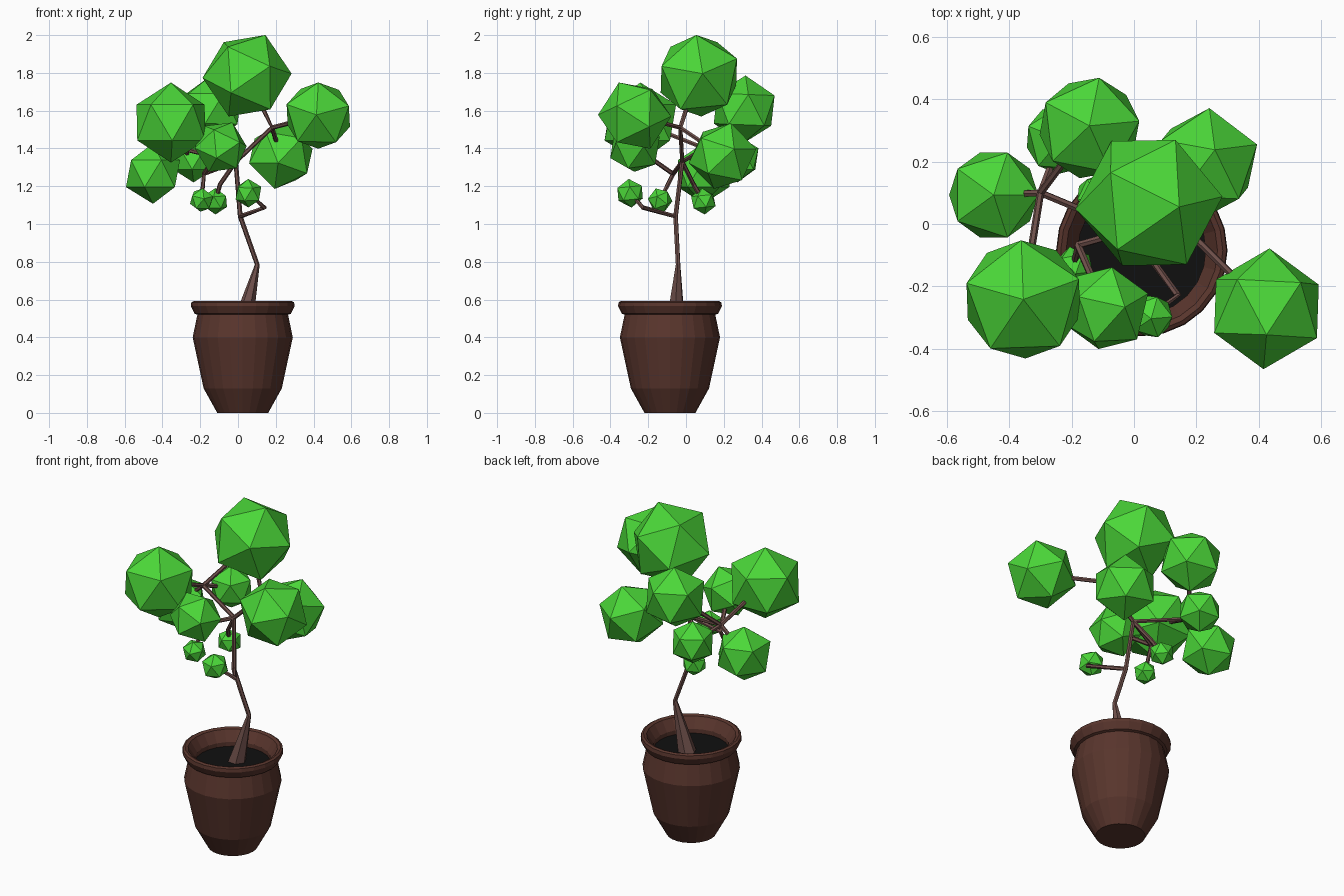
import bpy, bmesh
from mathutils import Vector, Matrix

if "Cube" in bpy.data.objects:
    bpy.data.objects.remove(bpy.data.objects["Cube"])


def material(name, rgb):
    m = bpy.data.materials.new(name)
    m.diffuse_color = (*rgb, 1)
    m.use_nodes = True
    m.node_tree.nodes["Principled BSDF"].inputs["Base Color"].default_value = m.diffuse_color
    return m


CLAY = material("clay", (0.10, 0.036, 0.026))
SOIL = material("soil", (0.005, 0.005, 0.005))
BARK = material("bark", (0.16, 0.08, 0.07))
LEAF = material("leaf", (0.07, 0.68, 0.04))


def finish(bm, name, mat):
    bmesh.ops.recalc_face_normals(bm, faces=bm.faces)
    me = bpy.data.meshes.new(name)
    bm.to_mesh(me)
    bm.free()
    me.materials.append(mat)
    ob = bpy.data.objects.new(name, me)
    bpy.context.collection.objects.link(ob)
    return ob


# Pot: lathed profile (radius, height) around its own axis
AXIS = Vector((0.025, -0.085, 0))
SIDES = 24
profile = [(0, 0), (0.135, 0), (0.207, 0.13), (0.265, 0.40), (0.24, 0.52),
           (0.255, 0.525), (0.275, 0.565), (0.272, 0.585), (0.26, 0.592),
           (0.243, 0.585), (0.205, 0.525), (0.205, 0.49)]
bm = bmesh.new()
verts = [bm.verts.new(AXIS + Vector((r, 0, z))) for r, z in profile]
edges = [bm.edges.new(pair) for pair in zip(verts, verts[1:])]
bmesh.ops.spin(bm, geom=verts + edges, cent=AXIS, axis=(0, 0, 1),
               angle=6.283185307, steps=SIDES, use_duplicate=False)
bmesh.ops.remove_doubles(bm, verts=bm.verts, dist=1e-4)
finish(bm, "pot", CLAY)

# Soil disc
bm = bmesh.new()
bmesh.ops.create_circle(bm, cap_ends=True, segments=SIDES, radius=0.206,
                        matrix=Matrix.Translation(AXIS + Vector((0, 0, 0.50))))
finish(bm, "soil", SOIL)


def limb(name, points, radii, sides=6):
    """Faceted tube through points; one ring per point, capped ends."""
    pts = [Vector(p) for p in points]
    bm = bmesh.new()
    rings = []
    for i, (p, r) in enumerate(zip(pts, radii)):
        d = (pts[min(i + 1, len(pts) - 1)] - pts[max(i - 1, 0)]).normalized()
        u = d.cross(Vector((0.13, 0.98, 0.11))).normalized()
        v = d.cross(u)
        rings.append([bm.verts.new(p + Matrix.Rotation(6.283185307 * k / sides, 3, d) @ (u * r))
                      for k in range(sides)])
    for a, b in zip(rings, rings[1:]):
        for k in range(sides):
            j = (k + 1) % sides
            bm.faces.new((a[k], a[j], b[j], b[k]))
    bm.faces.new(rings[0])
    bm.faces.new(rings[-1])
    finish(bm, name, BARK)


# Leaf clusters: name -> centre, radius, direction of one corner, direction of a neighbour corner
UP = (0, 0, 1)
clusters = {
    "top": ((0.048, 0.068, 1.785), 0.237, (0.097, -0.013, 0.215), (0.235, 0.02, 0.01)),
    "right": ((0.425, -0.272, 1.574), 0.194, (-0.05, -1, 0.02), (0, -0.447, 0.894)),
    "left_front": ((-0.355, -0.242, 1.537), 0.212, UP, (-0.86, 0.246, 0.447)),
    "left_low": ((-0.450, 0.093, 1.267), 0.160, UP, (0.894, 0, 0.447)),
    "back": ((-0.143, 0.308, 1.606), 0.180, (0, 0.04, 1), (0.17, 0.87, 0.447)),
    "back_low": ((-0.235, 0.272, 1.345), 0.125, UP, (0.5, -0.8, 0.4)),
    "right_low": ((0.227, 0.193, 1.360), 0.183, (0.08, 0.97, 0.2), (0.89, 0.31, 0.2)),
    "front": ((-0.092, -0.270, 1.407), 0.145, (-0.15, -0.9, -0.4), (0.8, -0.5, 0.3)),
    "small_front": ((0.055, -0.296, 1.163), 0.076, (0, -0.1, 1), (0.3, -0.9, 0.3)),
    "small_left": ((-0.193, -0.137, 1.127), 0.066, (0.2, -1, 0.1), (0.1, -0.4, 0.9)),
    "small_back": ((-0.120, 0.092, 1.120), 0.070, (0, 0.1, -1), (0.9, 0.2, -0.3)),
}
for name, (c, r, pole, side) in clusters.items():
    z = Vector(pole).normalized()
    x = Vector(side)
    x = (x - z * x.dot(z)).normalized()
    rot = Matrix((x, z.cross(x), z)).transposed().to_4x4()
    bm = bmesh.new()
    bmesh.ops.create_icosphere(bm, subdivisions=1, radius=r, matrix=Matrix.Translation(c) @ rot)
    finish(bm, "leaves_" + name, LEAF)

# Trunk and its forks
FORK_LOW = (0.012, -0.055, 1.04)
FORK = (-0.012, -0.02, 1.33)
N_RIGHT = (0.18, -0.03, 1.51)
N_LEFT = (-0.18, -0.068, 1.265)
N_BACK = (-0.30, 0.10, 1.40)
limb("trunk", [(0.03, -0.055, 0.49), (0.102, -0.042, 0.785), FORK_LOW, FORK],
     [0.052, 0.013, 0.013, 0.012])

# Branches: path through forks, ending inside a leaf cluster
branches = {
    "small_front": [FORK_LOW, (0.14, -0.228, 1.087)],
    "top": [FORK, N_RIGHT, (0.135, 0.0, 1.605)],
    "right": [N_RIGHT],
    "right_low": [N_RIGHT],
    "small_left": [FORK, N_LEFT],
    "front": [N_LEFT],
    "small_back": [FORK, (-0.095, 0.04, 1.21)],
    "left_low": [FORK, N_BACK],
    "left_front": [N_BACK],
    "back": [N_BACK],
    "back_low": [N_BACK],
}
for name, path in branches.items():
    pts = path + [clusters[name][0]]
    limb("branch_" + name, pts, [0.012] * len(pts))
